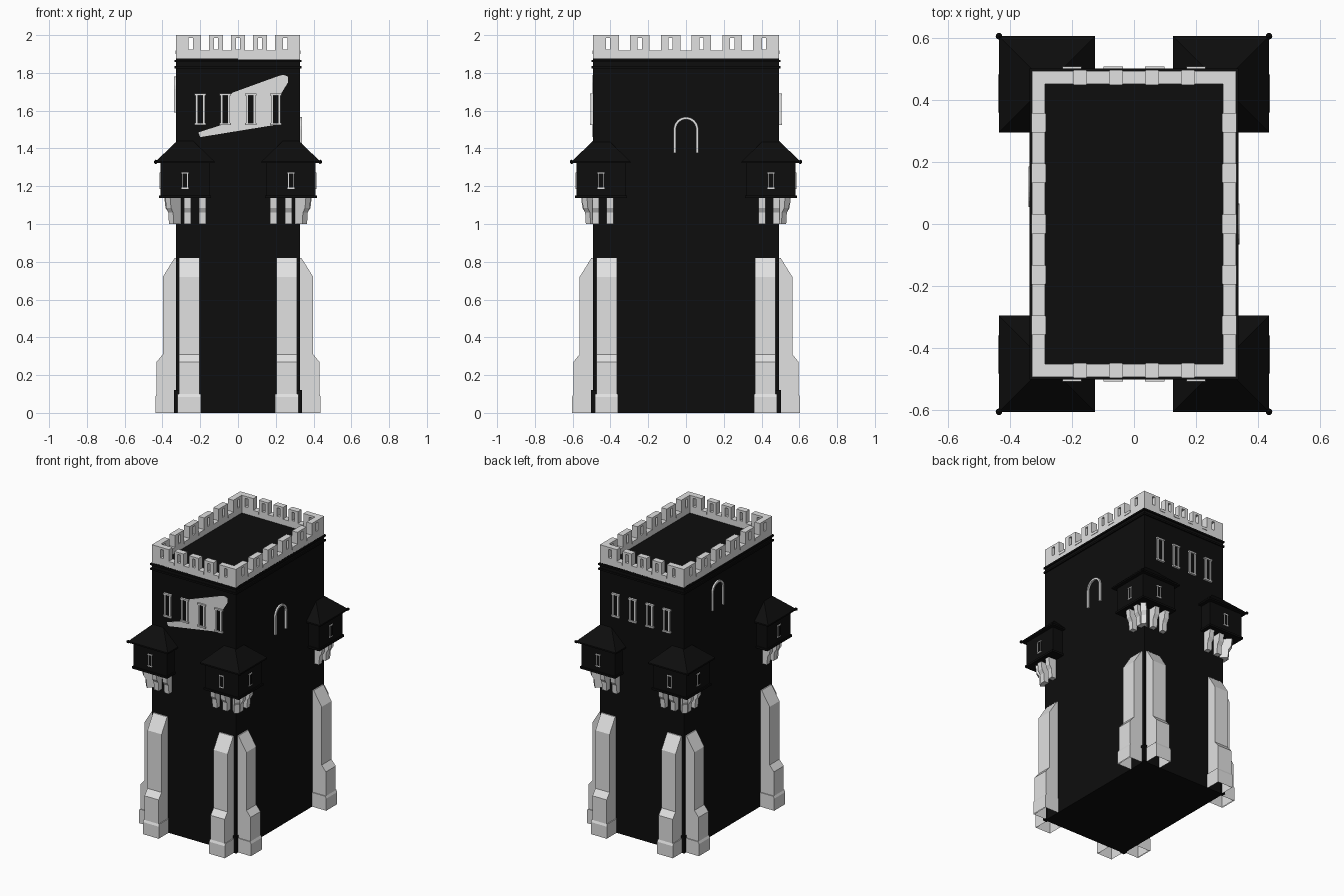
import bpy, bmesh, math
from mathutils import Matrix, Vector

if "Cube" in bpy.data.objects:
    bpy.data.objects.remove(bpy.data.objects["Cube"])


def material(name, value):
    m = bpy.data.materials.new(name)
    m.use_nodes = True
    color = (value, value, value, 1)
    m.diffuse_color = color
    m.node_tree.nodes["Principled BSDF"].inputs["Base Color"].default_value = color
    return m


DARK = material("dark masonry", 0.004)
STONE = material("pale stone", 0.75)
HX, HY = 0.328, 0.493          # half size of the tower body
CORNERS = [(sx, sy) for sx in (-1, 1) for sy in (-1, 1)]


def box(bm, x0, x1, y0, y1, z0, z1, m=Matrix()):
    size = Matrix.Diagonal((x1 - x0, y1 - y0, z1 - z0, 1))
    mid = Matrix.Translation(((x0 + x1) / 2, (y0 + y1) / 2, (z0 + z1) / 2))
    bmesh.ops.create_cube(bm, size=1, matrix=m @ mid @ size)


def prism(bm, profile, half, m=Matrix()):
    """Extrude an (outward, height) profile sideways, then place it."""
    face = bm.faces.new([bm.verts.new((a, -half, b)) for a, b in profile])
    ext = bmesh.ops.extrude_face_region(bm, geom=[face])["geom"]
    top = [v for v in ext if isinstance(v, bmesh.types.BMVert)]
    bmesh.ops.translate(bm, verts=top, vec=(0, 2 * half, 0))
    bmesh.ops.transform(bm, matrix=m, verts=list(set(face.verts) | set(top)) if face.is_valid else top)


def place(x, y, angle):
    """Local +x points out of the wall at the given angle."""
    return Matrix.Translation((x, y, 0)) @ Matrix.Rotation(angle, 4, "Z")


def out_x(sx):
    return 0 if sx > 0 else math.pi


def out_y(sy):
    return sy * math.pi / 2


def finish(name, bm, mat, open_bottom=False):
    bmesh.ops.recalc_face_normals(bm, faces=bm.faces)
    if open_bottom:
        low = [f for f in bm.faces if f.calc_center_median().z < 0.001]
        bmesh.ops.delete(bm, geom=low, context="FACES")
    mesh = bpy.data.meshes.new(name)
    bm.to_mesh(mesh)
    bm.free()
    mesh.materials.append(mat)
    ob = bpy.data.objects.new(name, mesh)
    bpy.context.collection.objects.link(ob)
    return ob


# Tower body with roof deck
bm = bmesh.new()
box(bm, -HX, HX, -HY, HY, 0, 1.875)
finish("tower_body", bm, DARK)

# Plinth corners and string courses
bm = bmesh.new()
for sx, sy in CORNERS:
    m = Matrix.Diagonal((sx, sy, 1, 1))
    box(bm, HX - 0.02, HX + 0.01, HY - 0.02, HY + 0.01, 0, 0.12, m)
for z in (1.83, 1.863):
    box(bm, -HX - 0.008, HX + 0.008, -HY - 0.008, HY + 0.008, z - 0.006, z + 0.006)
finish("plinth_and_string_courses", bm, DARK)


# Crenellated parapet: low wall, sills, and merlons with arrow slits
def parapet_side(bm, half, gaps, pitch, gap, m):
    t = 0.042
    box(bm, -t, 0, -half, half, 1.87, 1.905, m)
    centres = [(i - (gaps - 1) / 2) * pitch for i in range(gaps)]
    for c in centres:
        box(bm, -t - 0.003, 0.003, c - gap / 2, c + gap / 2, 1.9, 1.918, m)
    starts = [-half] + [c + gap / 2 for c in centres]
    ends = [c - gap / 2 for c in centres] + [half]
    for a, b in zip(starts, ends):
        mid, s = (a + b) / 2, 0.011
        mid += 0.012 * ((b == half) - (a == -half)) * -1
        box(bm, -t, 0, a, mid - s, 1.905, 2.0, m)
        box(bm, -t, 0, mid + s, b, 1.905, 2.0, m)
        box(bm, -t, 0, mid - s, mid + s, 1.905, 1.925, m)
        box(bm, -t, 0, mid - s, mid + s, 1.985, 2.0, m)


bm = bmesh.new()
for s in (-1, 1):
    parapet_side(bm, HY, 5, 0.163, 0.06, place(s * HX, 0, out_x(s)))
    parapet_side(bm, HX, 4, 0.116, 0.043, place(0, s * HY, out_y(s)))
finish("parapet", bm, STONE)

# Stepped buttresses, two at every corner
SHAFT = [(-0.01, 0), (0.103, 0), (0.103, 0.27), (0.07, 0.31), (0.07, 0.72),
         (0.008, 0.82), (-0.01, 0.82)]
FOOT = [(-0.01, 0), (0.11, 0), (0.11, 0.085), (0.103, 0.1), (-0.01, 0.1)]
bm = bmesh.new()
for sx, sy in CORNERS:
    for m in (place(sx * HX, sy * 0.42, out_x(sx)), place(sx * 0.258, sy * HY, out_y(sy))):
        prism(bm, SHAFT, 0.055, m)
        prism(bm, FOOT, 0.061, m)
finish("buttresses", bm, STONE, open_bottom=True)

# Corner turrets: rooms, floor mouldings and pyramid roofs
TX, TY, TR = 0.28, 0.45, 0.13
rooms, roofs = bmesh.new(), bmesh.new()
for sx, sy in CORNERS:
    m = Matrix.Translation((sx * TX, sy * TY, 0))
    box(rooms, -TR, TR, -TR, TR, 1.14, 1.335, m)
    r = TR + 0.008
    box(rooms, -r, r, -r, r, 1.138, 1.152, m)
    r = 0.155
    box(roofs, -r, r, -r, r, 1.322, 1.332, m)
    bmesh.ops.create_cone(roofs, cap_ends=True, segments=4, radius1=r * math.sqrt(2),
                          radius2=0, depth=0.148,
                          matrix=m @ Matrix.Translation((0, 0, 1.406))
                          @ Matrix.Rotation(math.pi / 4, 4, "Z"))
    # Knob on the outer eave corner
    bmesh.ops.create_icosphere(roofs, subdivisions=1, radius=0.012,
                               matrix=m @ Matrix.Translation((sx * r, sy * r, 1.329)))
finish("turret_rooms", rooms, DARK)
finish("turret_roofs", roofs, DARK)

# Corbels beneath the turrets
CORBEL = [(-0.02, 1.0), (0.035, 1.0), (0.04, 1.06), (0.056, 1.085), (0.062, 1.14), (-0.02, 1.14)]
bm = bmesh.new()
for sx, sy in CORNERS:
    for x in (0.188, 0.268):
        prism(bm, CORBEL, 0.018, place(sx * x, sy * HY, out_y(sy)))
    for y in (0.402, 0.478):
        prism(bm, CORBEL, 0.018, place(sx * HX, sy * y, out_x(sx)))
    prism(bm, CORBEL, 0.018, place(sx * HX, sy * HY, math.atan2(sy, sx)))
finish("turret_corbels", bm, STONE)


# Framed windows
def window(frame, pane, w, z0, z1, bar, depth, m):
    for s in (-1, 1):
        c = s * (w / 2 - bar)
        box(frame, -0.01, depth * 0.8, c - bar / 2, c + bar / 2, z0, z1, m)
    for z in (z0, z1):
        box(frame, -0.01, depth, -w / 2, w / 2, z - bar / 2, z + bar / 2, m)
    box(pane, -0.002, 0.005, -w / 2 + bar, w / 2 - bar, z0, z1, m)


frame, pane = bmesh.new(), bmesh.new()
for s in (-1, 1):
    for x in (-0.2, -0.067, 0.067, 0.2):
        window(frame, pane, 0.062, 1.53, 1.685, 0.011, 0.015, place(x, s * HY, out_y(s)))
for sx, sy in CORNERS:
    window(frame, pane, 0.036, 1.19, 1.27, 0.007, 0.006,
           place(sx * TX, sy * (TY + TR), out_y(sy)))
    window(frame, pane, 0.036, 1.19, 1.27, 0.007, 0.006,
           place(sx * (TX + TR), sy * TY, out_x(sx)))
finish("window_frames", frame, STONE)
finish("window_panes", pane, DARK)


# Arched surrounds, one on each long wall
def arch(bm, m, z0, z1, r, bar):
    n, rings = 12, []
    for rad in (r, r - bar):
        zc = z1 - r
        path = [(-rad, z0)]
        path += [(-rad * math.cos(math.pi * i / n), zc + rad * math.sin(math.pi * i / n))
                 for i in range(n + 1)]
        rings.append(path + [(rad, z0)])
    outer, inner = rings
    made = []
    for d in (-0.01, 0.012):
        made.append([[bm.verts.new(m @ Vector((d, a, b))) for a, b in p] for p in (outer, inner)])
    (bo, bi), (fo, fi) = made
    for p, q in ((fo, fi), (bo, fo), (bi, bo), (fi, bi)):
        for i in range(len(p) - 1):
            bm.faces.new((p[i], p[i + 1], q[i + 1], q[i]))
    for i in (0, -1):
        bm.faces.new((bo[i], fo[i], fi[i], bi[i]))


bm = bmesh.new()
arch(bm, place(HX, 0, 0), 1.375, 1.567, 0.066, 0.013)
arch(bm, place(-HX, 0.12, math.pi), 1.59, 1.782, 0.066, 0.013)
finish("arched_surrounds", bm, STONE)

# Pale patch on the front wall
PATCH = [(-0.21, 1.485), (-0.2, 1.46), (0.2, 1.525), (0.225, 1.54), (0.225, 1.685),
         (0.265, 1.75), (0.265, 1.78), (0.24, 1.79), (0.21, 1.782), (-0.03, 1.695),
         (-0.055, 1.67), (-0.085, 1.525)]
bm = bmesh.new()
prism(bm, PATCH, 0.001, Matrix.Translation((0, -HY - 0.001, 0)))
finish("front_patch", bm, STONE)
